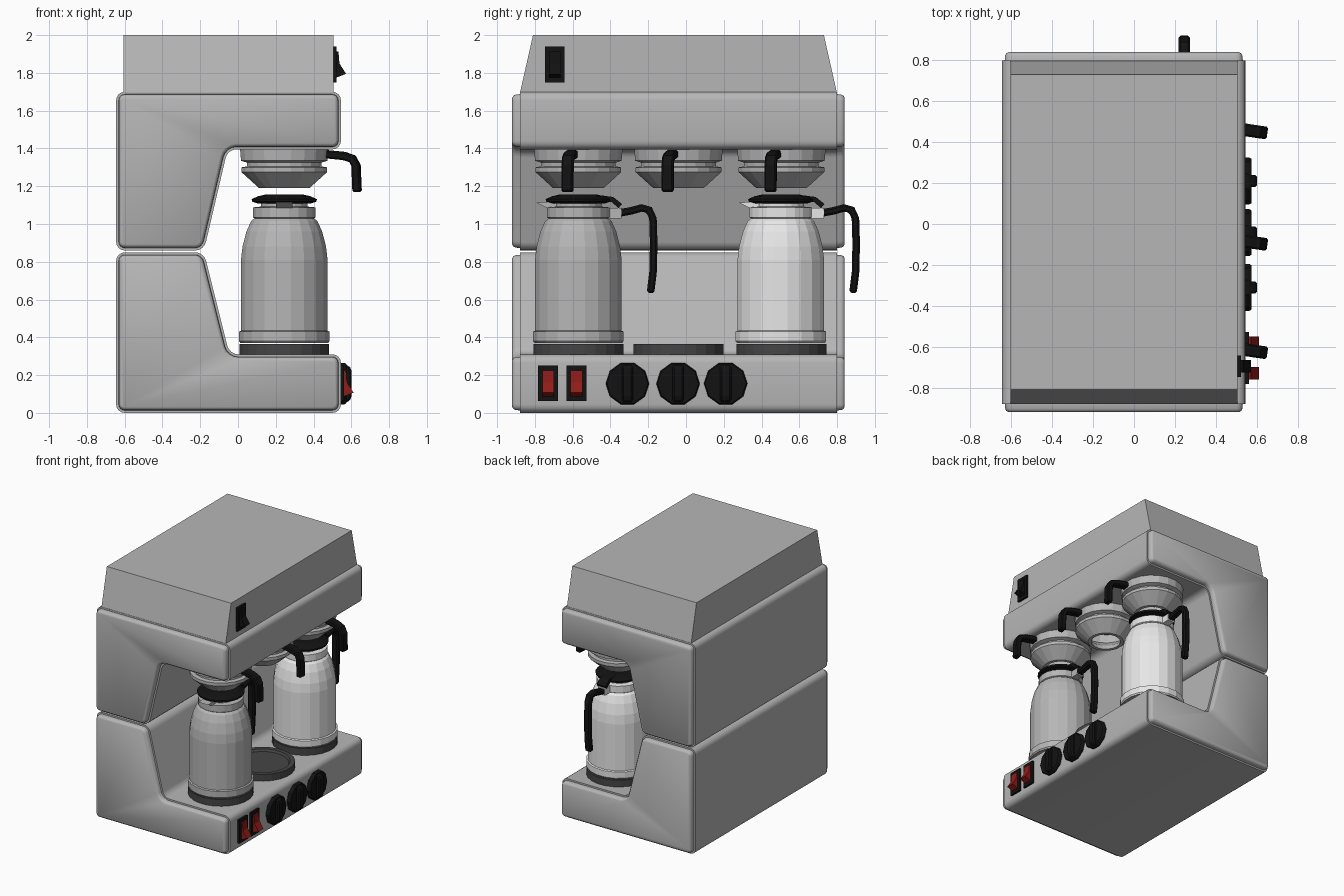
import bpy, bmesh, math
from mathutils import Vector

cube = bpy.data.objects.get("Cube")
if cube:
    bpy.data.objects.remove(cube, do_unlink=True)


def material(name, color):
    m = bpy.data.materials.new(name)
    m.use_nodes = True
    m.diffuse_color = (*color, 1)
    m.node_tree.nodes["Principled BSDF"].inputs["Base Color"].default_value = (*color, 1)
    return m


GREY = material("body grey", (0.47, 0.47, 0.47))
LIGHT = material("light steel", (0.8, 0.8, 0.8))
DARK = material("plate dark grey", (0.06, 0.06, 0.06))
BLACK = material("black plastic", (0.006, 0.006, 0.006))
RED = material("switch red", (0.28, 0.012, 0.01))


def finish(name, bm, mat, loc=(0, 0, 0), rot=(0, 0, 0), smooth=False):
    bmesh.ops.recalc_face_normals(bm, faces=bm.faces)
    me = bpy.data.meshes.new(name)
    bm.to_mesh(me)
    bm.free()
    me.materials.append(mat)
    ob = bpy.data.objects.new(name, me)
    ob.location, ob.rotation_euler = loc, rot
    bpy.context.collection.objects.link(ob)
    if smooth:
        bpy.ops.object.select_all(action='DESELECT')
        ob.select_set(True)
        bpy.context.view_layer.objects.active = ob
        bpy.ops.object.shade_smooth_by_angle(angle=math.radians(35))
    return ob


def prism_mesh(pts, y0, y1):
    """Extrude an xz outline along y."""
    bm = bmesh.new()
    a = [bm.verts.new((x, y0, z)) for x, z in pts]
    b = [bm.verts.new((x, y1, z)) for x, z in pts]
    n = len(pts)
    bm.faces.new(a)
    bm.faces.new(b[::-1])
    for i in range(n):
        j = (i + 1) % n
        bm.faces.new((a[i], b[i], b[j], a[j]))
    bmesh.ops.recalc_face_normals(bm, faces=bm.faces)
    return bm


def prism(name, pts, width, mat, loc=(0, 0, 0), turn=0):
    return finish(name, prism_mesh(pts, -width / 2, width / 2), mat, loc,
                  (0, 0, math.radians(turn)))


def lathe(name, profile, mat, loc, sides=20, rot=(0, 0, 0)):
    """Spin (radius, z) points and cap both ends."""
    bm = bmesh.new()
    rings = []
    for r, z in profile:
        rings.append([bm.verts.new((r * math.cos(t), r * math.sin(t), z))
                      for t in (math.tau * (i + 0.5) / sides for i in range(sides))])
    for lo, hi in zip(rings, rings[1:]):
        for i in range(sides):
            j = (i + 1) % sides
            bm.faces.new((lo[i], lo[j], hi[j], hi[i]))
    bm.faces.new(rings[0])
    bm.faces.new(rings[-1])
    return finish(name, bm, mat, loc, rot)


def stroke(path, half):
    """Thicken a 2D path into an outline."""
    pts = [Vector(p) for p in path]
    left, right = [], []
    for i, p in enumerate(pts):
        d = (pts[min(i + 1, len(pts) - 1)] - pts[max(i - 1, 0)]).normalized()
        n = Vector((-d.y, d.x)) * half
        left.append(p + n)
        right.append(p - n)
    return left + right[::-1]


def soften(ob, width):
    mod = ob.modifiers.new("Bevel", 'BEVEL')
    mod.width, mod.segments, mod.limit_method = width, 1, 'ANGLE'
    mod.angle_limit = math.radians(50)


def shell(name, outline):
    """Rounded housing with stepped, softened end panels."""
    bm = prism_mesh(outline, -0.88, 0.80)
    long_edges = [e for e in bm.edges
                  if abs(e.verts[0].co.y - e.verts[1].co.y) > 1]
    bmesh.ops.bevel(bm, geom=long_edges, offset=0.045, offset_type='OFFSET',
                    segments=4, profile=0.5, affect='EDGES')
    bm.normal_update()
    ends = [f for f in bm.faces if abs(f.normal.y) > 0.9]
    for f in ends:
        side = 1 if f.calc_center_median().y > 0 else -1
        for inset, push in ((0.013, 0), (0.002, 0.022), (0.005, 0.011), (0.011, 0.007)):
            bmesh.ops.inset_individual(bm, faces=[f], thickness=inset, depth=0,
                                       use_even_offset=True)
            for v in f.verts:
                v.co.y += side * push
    return finish(name, bm, GREY, smooth=True)


# Housing
shell("upper_housing", [(-0.645, 1.7), (0.545, 1.7), (0.545, 1.395),
                        (-0.055, 1.395), (-0.18, 0.86), (-0.645, 0.86)])
shell("lower_housing", [(-0.645, 0), (0.545, 0), (0.545, 0.31),
                        (-0.045, 0.31), (-0.18, 0.85), (-0.645, 0.85)])

# Tapered hood
bm = prism_mesh([(-0.605, 1.69), (0.505, 1.69), (0.505, 2), (-0.605, 2)], -0.88, 0.80)
for v in bm.verts:
    if v.co.z > 1.9:
        v.co.y += 0.07 if v.co.y < 0 else -0.07
finish("hood", bm, GREY)


# Rocker switches
def rocker(name, x, y, z, mat):
    prism(name + "_bezel", [(x - 0.01, z - 0.095), (x + 0.017, z - 0.095),
                            (x + 0.017, z + 0.095), (x - 0.01, z + 0.095)],
          0.105, BLACK, (0, y, 0))
    shape = [(0, 0.07), (0.027, 0.067), (0.032, 0.005), (0.067, -0.05), (0.01, -0.072)]
    prism(name + "_rocker", [(x + a, z + b) for a, b in shape], 0.062, mat, (0, y, 0))


rocker("power_switch", 0.505, -0.695, 1.845, BLACK)
rocker("left_heat_switch", 0.545, -0.73, 0.157, RED)
rocker("right_heat_switch", 0.545, -0.58, 0.157, RED)

# Control knobs
for i, y in enumerate((-0.31, -0.042, 0.21)):
    lathe(f"knob_{i}", [(0.115, -0.01), (0.115, 0.018), (0.108, 0.03)], BLACK,
          (0.545, y, 0.155), 10, (0, math.pi / 2, 0))
    grip = prism(f"knob_grip_{i}", [(0.56, 0.055), (0.59, 0.06), (0.602, 0.09),
                                    (0.602, 0.22), (0.59, 0.25), (0.56, 0.255)],
                 0.06, BLACK, (0, y, 0))
    soften(grip, 0.01)

# Warming plates and brew baskets
CX = 0.245
for i, y in enumerate((-0.57, -0.04, 0.505)):
    lathe(f"warming_plate_{i}", [(0.24, 0.3), (0.24, 0.365), (0.205, 0.365), (0.195, 0.348)],
          DARK, (CX, y, 0), 24)
    lathe(f"brew_basket_{i}",
          [(0.238, 1.41), (0.232, 1.335), (0.2, 1.325), (0.2, 1.305), (0.23, 1.3),
           (0.23, 1.275), (0.135, 1.19), (0.11, 1.19), (0.125, 1.23), (0.19, 1.29),
           (0.19, 1.36)], GREY, (CX, y, 0), 20)
    path = [(0.22, 1.37), (0.32, 1.36), (0.365, 1.345), (0.384, 1.31), (0.39, 1.17)]
    handle = prism(f"basket_handle_{i}", stroke(path, 0.022), 0.062, BLACK, (CX, y, 0), -8.5)
    soften(handle, 0.008)

# Carafes: spout towards -y, handle towards +y
for name, y, steel in (("first", -0.57, GREY), ("second", 0.502, LIGHT)):
    at = (CX, y, 0)
    lathe(name + "_carafe_body",
          [(0.235, 0.37), (0.243, 0.38), (0.243, 0.43), (0.232, 0.435), (0.232, 0.81),
           (0.224, 0.88), (0.203, 0.96), (0.178, 1.015), (0.16, 1.03), (0.167, 1.035),
           (0.167, 1.088), (0.125, 1.092), (0.125, 1.12)], steel, at, 20)
    prism(name + "_carafe_spout", [(0.1, 1.118), (0.225, 1.114), (0.165, 1.085), (0.1, 1.085)],
          0.085, steel, at, -90)
    lathe(name + "_carafe_lid",
          [(0.14, 1.108), (0.172, 1.118), (0.175, 1.132), (0.14, 1.147), (0.1, 1.156)],
          BLACK, at, 20)
    hinge = prism(name + "_lid_hinge", stroke([(0.1, 1.14), (0.18, 1.13), (0.222, 1.095)], 0.014),
                  0.08, BLACK, at, 90)
    prism(name + "_handle_mount", [(0.14, 1.03), (0.228, 1.03), (0.228, 1.085), (0.14, 1.085)],
          0.06, steel, at, 90)
    path = [(0.2, 1.055), (0.28, 1.07), (0.335, 1.085), (0.375, 1.075), (0.395, 1.03),
            (0.399, 0.9), (0.396, 0.75), (0.382, 0.635)]
    handle = prism(name + "_carafe_handle", stroke(path, 0.02), 0.056, BLACK, at, 90)
    soften(handle, 0.01)
